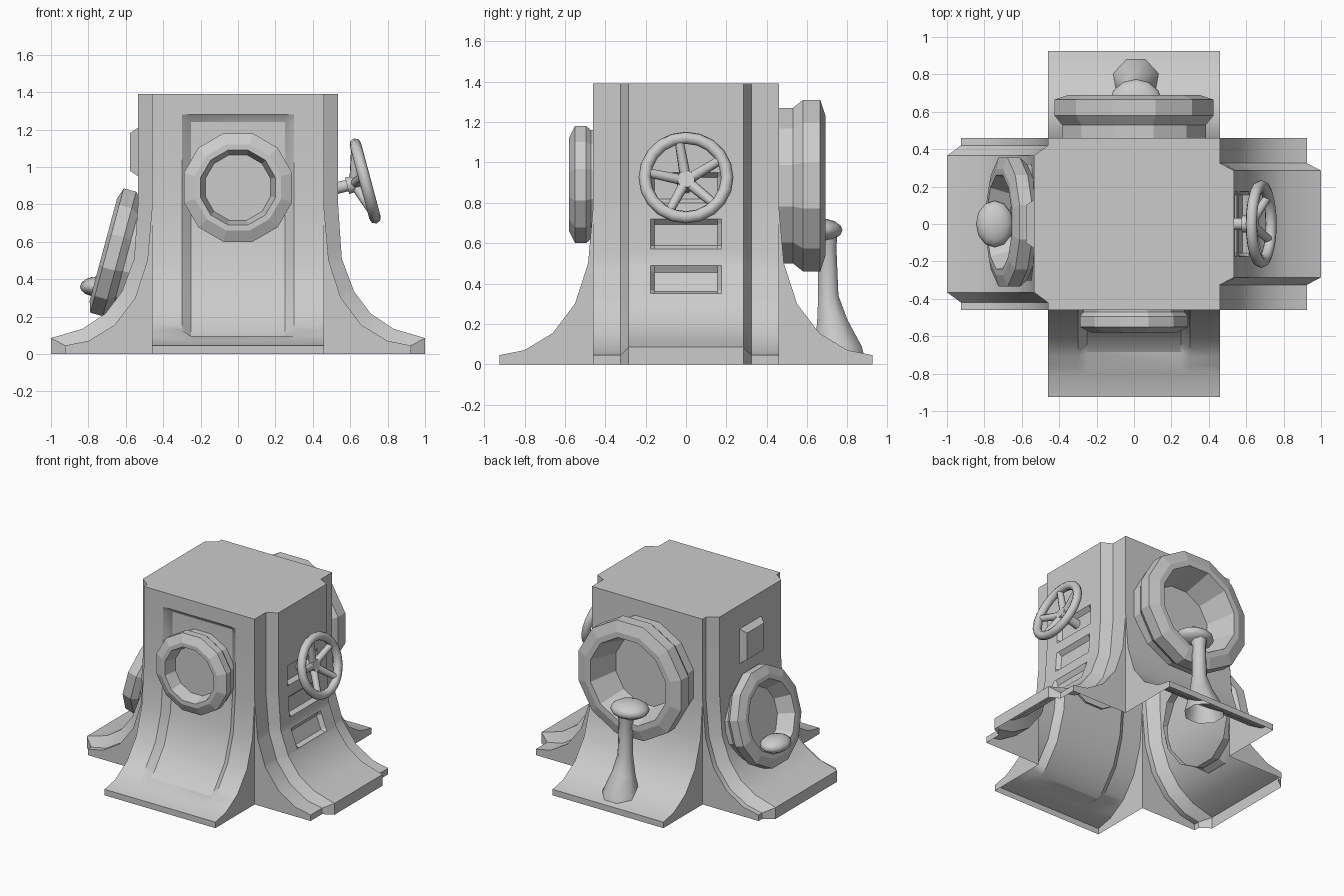
import bpy, bmesh
from math import pi, cos, sin, radians
from mathutils import Vector, Matrix

if "Cube" in bpy.data.objects:
    bpy.data.objects.remove(bpy.data.objects["Cube"])

# Flare profiles (outward distance, height): plain wing and raised panel
WING = [(.46, 1.39), (.46, .78), (.485, .5), (.55, .3), (.66, .155), (.80, .07), (.925, .045), (.925, 0)]
PANEL = [(.535, 1.39), (.535, .8), (.555, .51), (.62, .335), (.71, .215), (.83, .135), (1.0, .085), (1.0, 0)]


def finish(name, bm, smooth=None):
    bmesh.ops.remove_doubles(bm, verts=bm.verts, dist=1e-4)
    bmesh.ops.recalc_face_normals(bm, faces=bm.faces)
    me = bpy.data.meshes.new(name)
    bm.to_mesh(me)
    bm.free()
    ob = bpy.data.objects.new(name, me)
    bpy.context.collection.objects.link(ob)
    if smooth:
        bpy.ops.object.select_all(action='DESELECT')
        ob.select_set(True)
        bpy.context.view_layer.objects.active = ob
        bpy.ops.object.shade_smooth_by_angle(angle=radians(smooth))
    return ob


def at(prof, t):
    i = min(int(t), len(prof) - 2)
    return Vector(prof[i]).lerp(Vector(prof[i + 1]), t - i)


def height_to_t(prof, z):
    for i in range(len(prof) - 1):
        a, b = prof[i][1], prof[i + 1][1]
        if b <= z <= a:
            return i + (a - z) / (a - b)


def add_side(bm, angle, edge=None, win_u=None, windows=(), depth=.04):
    """One flared side: optional raised panel (edge) and recessed windows."""
    rot = Matrix.Rotation(angle, 3, 'Z')
    cols = {-.46: WING, .46: WING}
    face = PANEL if edge else WING
    if edge:
        for s in (-1, 1):
            cols[s * edge[0]] = face
            cols[s * edge[1]] = WING
    if win_u:
        for s in (-1, 1):
            for u in win_u:
                cols[s * u] = face
    ts = set(range(len(WING)))
    spans = []
    for top, bottom, bevel in windows:
        q = [height_to_t(face, z) for z in (top, top - bevel, bottom + bevel * .8, bottom)]
        ts.update(q)
        spans.append((q[1], q[2]))
    ts = sorted(ts)
    us = sorted(cols)
    grid = []
    for u in us:
        col = []
        for t in ts:
            p = at(cols[u], t)
            if win_u and abs(u) <= win_u[1] and any(a <= t <= b for a, b in spans):
                d = at(face, t + .01) - at(face, t - .01)
                p = p - Vector((-d.y, d.x)).normalized() * depth
            col.append(bm.verts.new(rot @ Vector((u, -p.x, p.y))))
        grid.append(col)
    for a, b in zip(grid, grid[1:]):
        for j in range(len(ts) - 1):
            bm.faces.new((a[j], a[j + 1], b[j + 1], b[j]))
    if edge:
        bm.faces.new([c[0] for c, u in zip(grid, us) if abs(u) <= edge[1]])
    # Wing end walls
    for col, u in ((grid[0], -.46), (grid[-1], .46)):
        foot = bm.verts.new(rot @ Vector((u, -.46, 0)))
        bm.faces.new([v for v, t in zip(col, ts) if t >= 1] + [foot])


# Hollow body, open underneath
bm = bmesh.new()
add_side(bm, 0, None, (.30, .25), [(1.28, .095, .04)])
add_side(bm, pi / 2, (.285, .325), (.175, .155),
         [(.95, .80, .025), (.72, .57, .025), (.49, .35, .025)], .03)
add_side(bm, pi)
add_side(bm, -pi / 2, (.365, .42))
bm.faces.new([bm.verts.new((x, y, 1.39)) for x, y in ((-.46, -.46), (.46, -.46), (.46, .46), (-.46, .46))])
finish("body", bm, 30)


def frame(origin, axis):
    return Matrix.Translation(origin) @ Vector(axis).to_track_quat('Z', 'Y').to_matrix().to_4x4()


def loft(name, rings, mat=Matrix(), n=12, smooth=None, closed=True):
    """Stack of n-sided rings (radius, height, sideways shift), last one capped."""
    bm = bmesh.new()
    rows = []
    for r, h, s in rings:
        r /= cos(pi / n)
        rows.append([bm.verts.new(mat @ Vector((r * cos((k + .5) * 2 * pi / n),
                                                r * sin((k + .5) * 2 * pi / n) + s, h))) for k in range(n)])
    for a, b in zip(rows, rows[1:]):
        for k in range(n):
            bm.faces.new((a[k], a[(k + 1) % n], b[(k + 1) % n], b[k]))
    bm.faces.new(rows[-1])
    return finish(name, bm, smooth)


def porthole(name, mat, scale, floor):
    prof = [(.385, -.01), (.385, .07), (.425, .12), (.425, .205), (.35, .23), (.31, .23), (.25, floor)]
    return loft(name, [(r * scale, h * scale, 0) for r, h in prof], mat)


# Round openings
loft("front_window", [(r, h, 0) for r, h in
                      [(.27, -.04), (.27, .01), (.29, .035), (.29, .09), (.23, .12), (.2, .12), (.175, .03)]],
     frame((0, -.46, .89), (0, -1, 0)))
porthole("back_porthole", frame((0, .46, .885), (0, 1, 0)), 1, .015)
tilt = radians(15)
porthole("left_porthole", frame((-.54, .01, .51), (-cos(tilt), 0, sin(tilt))), .81, .09)

# Block on the left wall
bm = bmesh.new()
bmesh.ops.create_cube(bm, size=1)
for v in bm.verts:
    k = .1 if v.co.x < 0 else .14
    v.co = (-.578 if v.co.x < 0 else -.52, 2 * k * v.co.y, 1.08 + 2 * k * v.co.z)
finish("left_block", bm)

# Stools
for name, c, size in (("back_seat", (.01, .65, .665), (.14, .125, .06)),
                      ("left_seat", (-.745, 0, .36), (.1, .125, .055))):
    bm = bmesh.new()
    bmesh.ops.create_uvsphere(bm, u_segments=12, v_segments=8, radius=1,
                              matrix=Matrix.Translation(c) @ Matrix.Diagonal((*size, 1)))
    finish(name, bm, 50)
loft("back_stool_post", [(.13, .03, .755), (.115, .09, .755), (.075, .22, .725), (.05, .34, .705),
                         (.045, .58, .70), (.06, .65, .69)], Matrix.Translation((.01, 0, 0)), 8, 50)

# Hand wheel
MAJOR, MINOR, BACK = .204, .031, -.06
wheel = frame((.68, 0, .925), (cos(tilt), 0, sin(tilt)))
bm = bmesh.new()
N, M = 20, 8
tube = []
for i in range(N):
    a = 2 * pi * i / N
    tube.append([bm.verts.new(wheel @ Vector(((MAJOR + MINOR * cos(b)) * cos(a), (MAJOR + MINOR * cos(b)) * sin(a),
                                              MINOR * sin(b)))) for b in (2 * pi * j / M for j in range(M))])
for i in range(N):
    for j in range(M):
        a, b = tube[i], tube[(i + 1) % N]
        bm.faces.new((a[j], b[j], b[(j + 1) % M], a[(j + 1) % M]))
finish("wheel_rim", bm, 50)


def rod(name, a, b, r1, r2, n=8):
    a, b = Vector(a), Vector(b)
    loft(name, [(0.001, 0, 0), (r1, 0, 0), (r2, (b - a).length, 0)], frame(a, b - a), n, 50)


hub = wheel @ Vector((0, 0, BACK))
# Spokes start from the direction nearest straight up in the side view
up = wheel.to_3x3().inverted() @ Vector((0, -.17, .98))
for k in range(5):
    d = Matrix.Rotation(2 * pi * k / 5, 3, 'Z') @ Vector((up.x, up.y, 0)).normalized()
    rod(f"wheel_spoke_{k + 1}", hub, wheel @ (d * MAJOR), .026, .021)
rod("wheel_hub", wheel @ Vector((0, 0, BACK - .04)), wheel @ Vector((0, 0, BACK + .035)), .045, .042, 12)
rod("wheel_axle", (.50, 0, .88), hub, .032, .03)
